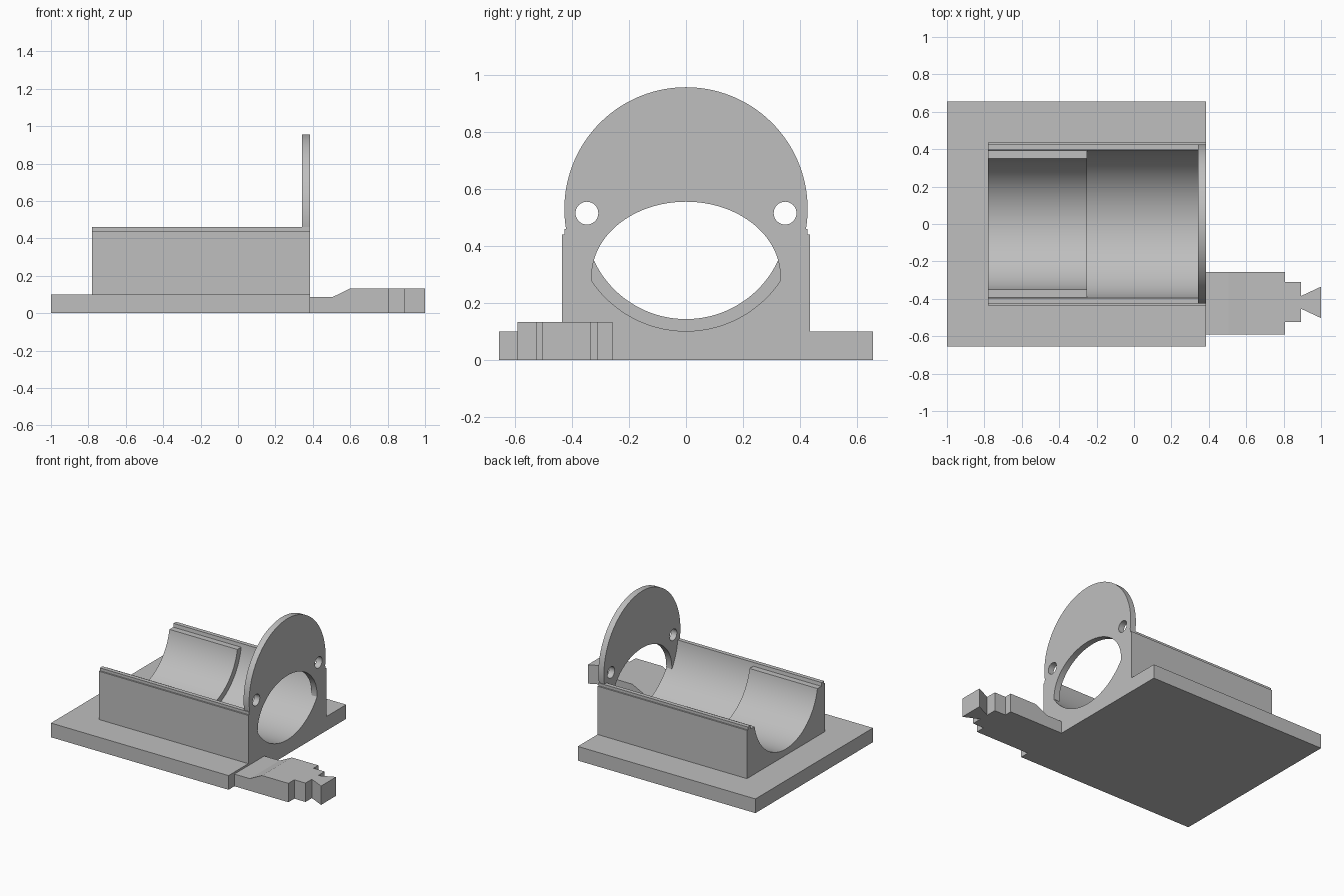
import bpy
import bmesh
from math import sin, cos, asin, pi, radians

cube = bpy.data.objects.get("Cube")
if cube:
    bpy.data.objects.remove(cube, do_unlink=True)

grey = bpy.data.materials.new("plain grey")
grey.use_nodes = True
colour = (0.52, 0.52, 0.52, 1)
grey.diffuse_color = colour
grey.node_tree.nodes["Principled BSDF"].inputs["Base Color"].default_value = colour


def arc(cz, ry, rz, start, end, steps, cy=0.0):
    """Points (y, z) along an elliptical arc."""
    angles = [start + (end - start) * i / steps for i in range(steps + 1)]
    return [(cy + ry * cos(a), cz + rz * sin(a)) for a in angles]


def prism(name, loops, low, high, axis="X"):
    """Extrude an outline, with optional holes, along an axis."""
    def place(p, q):
        return {"X": (low, p, q), "Y": (p, low, q), "Z": (p, q, low)}[axis]

    bm = bmesh.new()
    edges = []
    for loop in loops:
        verts = [bm.verts.new(place(p, q)) for p, q in loop]
        edges += [bm.edges.new((v, verts[i - 1])) for i, v in enumerate(verts)]
    bmesh.ops.triangle_fill(bm, edges=edges, use_beauty=True)
    grown = bmesh.ops.extrude_face_region(bm, geom=bm.faces[:])
    shift = [high - low if a == axis else 0 for a in "XYZ"]
    moved = [g for g in grown["geom"] if isinstance(g, bmesh.types.BMVert)]
    bmesh.ops.translate(bm, verts=moved, vec=shift)
    bmesh.ops.recalc_face_normals(bm, faces=bm.faces[:])
    mesh = bpy.data.meshes.new(name)
    bm.to_mesh(mesh)
    bm.free()
    mesh.materials.append(grey)
    obj = bpy.data.objects.new(name, mesh)
    bpy.context.collection.objects.link(obj)
    bpy.ops.object.select_all(action="DESELECT")
    obj.select_set(True)
    bpy.context.view_layer.objects.active = obj
    bpy.ops.object.shade_smooth_by_angle(angle=radians(25))
    return obj


def rect(p0, p1, q0, q1):
    return [(p0, q0), (p1, q0), (p1, q1), (p0, q1)]


FRONT, BACK = 0.385, -0.78   # ends of the cradle along x
BORE_Z = 0.5                 # height of the bore axis

# Base plate
prism("base_plate", [rect(-1, FRONT, -0.655, 0.655)], 0, 0.1, "Z")

# Cradle block with a round bore and raised lips along both top edges
bore = 0.398
dip = asin((BORE_Z - 0.46) / bore)
side = [(0.435, 0.06), (0.435, 0.44), (0.425, 0.44), (0.425, 0.46)]
outline = side + arc(BORE_Z, bore, bore, -dip, dip - pi, 64)
outline += [(-y, z) for y, z in reversed(side)]
prism("cradle", [outline], BACK, FRONT)

# Narrower sleeve lining the back half of the bore
inner, outer, rim = 0.356, 0.406, 0.435
a, b = (asin((BORE_Z - rim) / r) for r in (inner, outer))
lining = arc(BORE_Z, inner, inner, -a, a - pi, 64)
lining += arc(BORE_Z, outer, outer, b - pi, -b, 64)
prism("bore_sleeve", [lining], BACK, -0.25)

# Upright round end plate with an oval opening and two bolt holes
disc, foot, oval_z, oval_y, oval_h = 0.426, 0.28, 0.295, 0.33, 0.26
a = asin((foot - 0.53) / disc)
b = asin((foot - oval_z) / oval_h)
arch = arc(0.53, disc, disc, a, pi - a, 80)
arch += arc(oval_z, oval_y, oval_h, pi - b, b, 64)
holes = [arc(0.515, 0.04, 0.04, 0, 2 * pi, 32, y)[:-1] for y in (-0.347, 0.347)]
prism("end_plate", [arch] + holes, 0.342, FRONT)

# Side arm: ramped slab, narrower block, then a flared tip
ramp = [(FRONT, 0), (0.806, 0), (0.806, 0.133), (0.6, 0.133), (0.505, 0.086), (FRONT, 0.086)]
prism("arm_slab", [ramp], -0.59, -0.257, "Y")
prism("arm_block", [rect(0.806, 0.893, -0.524, -0.31)], 0, 0.133, "Z")
tip = [(0.893, -0.453), (1, -0.503), (1, -0.335), (0.893, -0.385)]
prism("arm_tip", [tip], 0, 0.133, "Z")
